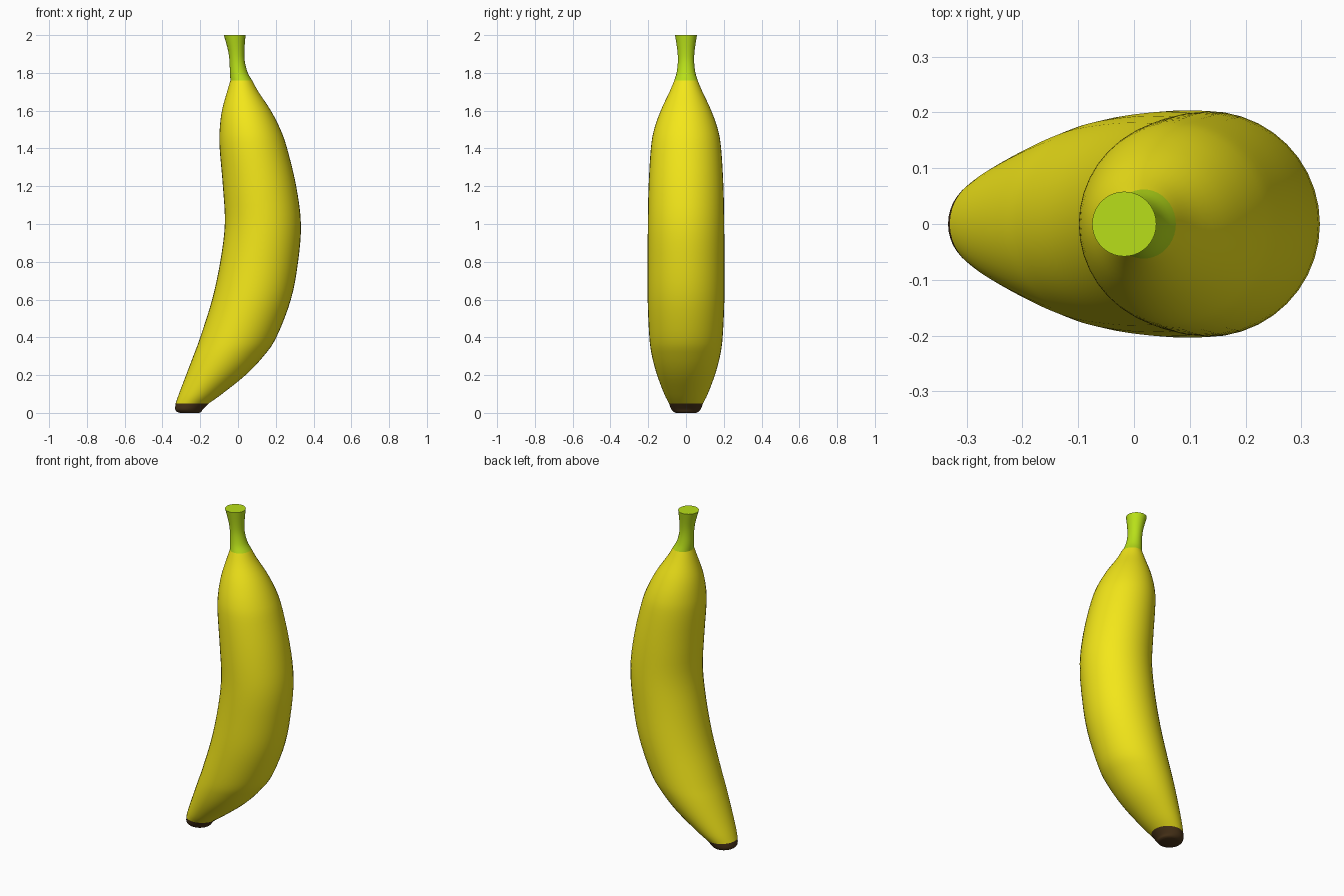
import bpy, bmesh, math

if "Cube" in bpy.data.objects:
    bpy.data.objects.remove(bpy.data.objects["Cube"])

SIDES = 40

def material(name, rgb):
    m = bpy.data.materials.new(name)
    m.diffuse_color = (*rgb, 1)
    m.use_nodes = True
    m.node_tree.nodes["Principled BSDF"].inputs["Base Color"].default_value = m.diffuse_color
    return m

def smooth_rows(rows, steps):
    # Catmull-Rom interpolation through the cross-sections
    out = []
    for i in range(len(rows) - 1):
        a, b = rows[max(i - 1, 0)], rows[i]
        c, d = rows[i + 1], rows[min(i + 2, len(rows) - 1)]
        for s in range(steps):
            t = s / steps
            out.append([0.5 * (2*q + (r - p)*t + (2*p - 5*q + 4*r - w)*t*t
                               + (3*q - p - 3*r + w)*t**3)
                        for p, q, r, w in zip(a, b, c, d)])
    return out + [rows[-1]]

def loft(name, rows, mat, steps=4, cap_bottom=False, cap_top=False):
    # each row: height, left edge x, right edge x, half depth in y
    bm = bmesh.new()
    rings = []
    for z, left, right, half in smooth_rows(rows, steps):
        cx, rx = (left + right) / 2, (right - left) / 2
        rings.append([bm.verts.new((cx + rx * math.cos(2 * math.pi * k / SIDES),
                                    half * math.sin(2 * math.pi * k / SIDES), z))
                      for k in range(SIDES)])
    for lo, hi in zip(rings, rings[1:]):
        for k in range(SIDES):
            n = (k + 1) % SIDES
            bm.faces.new((lo[k], lo[n], hi[n], hi[k]))
    if cap_bottom:
        bm.faces.new(rings[0][::-1])
    if cap_top:
        bm.faces.new(rings[-1])
    me = bpy.data.meshes.new(name)
    bm.to_mesh(me)
    bm.free()
    me.materials.append(mat)
    ob = bpy.data.objects.new(name, me)
    bpy.context.collection.objects.link(ob)
    bpy.ops.object.select_all(action='DESELECT')
    ob.select_set(True)
    bpy.context.view_layer.objects.active = ob
    bpy.ops.object.shade_smooth_by_angle(angle=math.radians(50))
    return ob

yellow = material("yellow_peel", (0.90, 0.80, 0.01))
green = material("green_stem", (0.48, 0.74, 0.01))
brown = material("brown_tip", (0.07, 0.035, 0.01))

# Curved yellow body
loft("body", [
    (0.05, -0.330, -0.155, 0.090),
    (0.10, -0.313, -0.085, 0.115),
    (0.20, -0.275, 0.040, 0.153),
    (0.30, -0.237, 0.135, 0.180),
    (0.40, -0.200, 0.203, 0.194),
    (0.60, -0.137, 0.280, 0.203),
    (0.80, -0.094, 0.318, 0.203),
    (1.00, -0.070, 0.333, 0.202),
    (1.20, -0.080, 0.308, 0.198),
    (1.40, -0.097, 0.260, 0.186),
    (1.50, -0.097, 0.225, 0.169),
    (1.60, -0.085, 0.174, 0.134),
    (1.70, -0.058, 0.108, 0.087),
    (1.76, -0.040, 0.075, 0.062),
], yellow)

# Dark blossom tip, rounded underneath
loft("blossom_tip", [
    (0.0, -0.308, -0.205, 0.055),
    (0.006, -0.324, -0.194, 0.066),
    (0.02, -0.333, -0.185, 0.078),
    (0.05, -0.330, -0.155, 0.090),
], brown, cap_bottom=True)

# Flared green stem
loft("stem", [
    (1.76, -0.040, 0.075, 0.062),
    (1.80, -0.043, 0.052, 0.050),
    (1.86, -0.045, 0.036, 0.043),
    (1.92, -0.053, 0.034, 0.046),
    (2.00, -0.075, 0.040, 0.058),
], green, cap_top=True)
